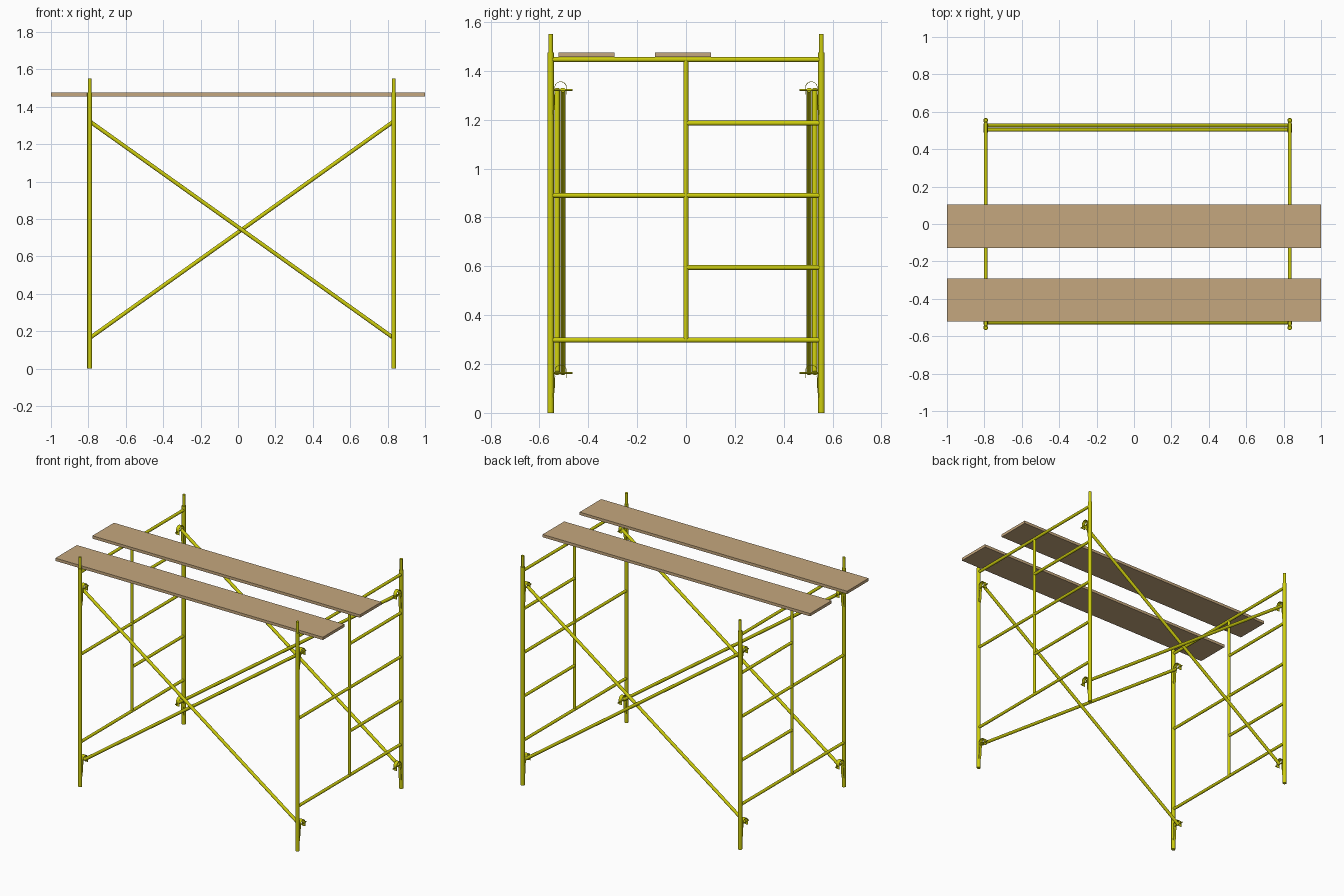
import bpy, bmesh, math
from mathutils import Vector

if "Cube" in bpy.data.objects:
    bpy.data.objects.remove(bpy.data.objects["Cube"])

def material(name, col):
    m = bpy.data.materials.new(name)
    m.diffuse_color = (*col, 1)
    m.use_nodes = True
    m.node_tree.nodes["Principled BSDF"].inputs["Base Color"].default_value = m.diffuse_color
    return m

YELLOW = material("yellow paint", (0.61, 0.61, 0.004))
WOOD = material("tan wood", (0.56, 0.39, 0.21))

def finish(name, bm, mat, smooth=False):
    bmesh.ops.recalc_face_normals(bm, faces=bm.faces)
    me = bpy.data.meshes.new(name)
    bm.to_mesh(me)
    bm.free()
    me.materials.append(mat)
    ob = bpy.data.objects.new(name, me)
    bpy.context.collection.objects.link(ob)
    if smooth:
        bpy.ops.object.select_all(action='DESELECT')
        ob.select_set(True)
        bpy.context.view_layer.objects.active = ob
        bpy.ops.object.shade_smooth_by_angle(angle=math.radians(40))
    return ob

def add_tube(bm, a, b, r, sides=20):
    a, b = Vector(a), Vector(b)
    d = b - a
    g = bmesh.ops.create_cone(bm, cap_ends=True, segments=sides, radius1=r, radius2=r, depth=d.length)
    q = Vector((0, 0, 1)).rotation_difference(d.normalized())
    for v in g['verts']:
        v.co = q @ v.co + (a + b) / 2

def add_box(bm, lo, hi):
    g = bmesh.ops.create_cube(bm, size=1)
    for v in g['verts']:
        v.co = [lo[i] + (v.co[i] + 0.5) * (hi[i] - lo[i]) for i in range(3)]

def add_strap(bm, x, path, width, thick):
    # flat bent strap: a path in the yz plane, extruded along x
    pts = [Vector((0, y, z)) for y, z in path]
    rows = []
    for i, p in enumerate(pts):
        t = (pts[min(i + 1, len(pts) - 1)] - pts[max(i - 1, 0)]).normalized()
        n = Vector((0, -t.z, t.y)) * thick / 2
        w = Vector((width / 2, 0, 0))
        o = Vector((x, 0, 0))
        rows.append([bm.verts.new(o + p + s) for s in (n - w, n + w, w - n, -n - w)])
    for r, s in zip(rows, rows[1:]):
        for k in range(4):
            bm.faces.new((r[k], r[(k + 1) % 4], s[(k + 1) % 4], s[k]))
    bm.faces.new(rows[0])
    bm.faces.new(rows[-1])

XL, XR, PY = -0.793, 0.833, 0.554
ZLO, ZHI = 0.163, 1.322

for side, x in (("left", XL), ("right", XR)):
    # posts with narrower coupling pins on top
    for end, y in (("front", -PY), ("back", PY)):
        bm = bmesh.new()
        add_tube(bm, (x, y, 0), (x, y, 1.475), 0.013)
        add_tube(bm, (x, y, 1.40), (x, y, 1.55), 0.0095)
        finish(f"{side}_{end}_post", bm, YELLOW, True)

    # end frame: full rungs, centre upright, short ladder rungs
    bm = bmesh.new()
    for z in (0.298, 0.89, 1.446):
        add_tube(bm, (x, -PY, z), (x, PY, z), 0.0098)
    add_tube(bm, (x, 0, 0.298), (x, 0, 1.446), 0.0098)
    for z in (0.595, 1.186):
        add_tube(bm, (x, 0, z), (x, PY, z), 0.0098)
    finish(f"{side}_frame_rungs", bm, YELLOW, True)

    # brace locks: pin, bent keeper strap and hanging latch
    for end, s in (("front", -1), ("back", 1)):
        for level, z in (("lower", ZLO), ("upper", ZHI)):
            bm = bmesh.new()
            add_tube(bm, (x, s * 0.545, z), (x, s * 0.465, z), 0.004, 12)
            arch = [(s * 0.537, z - 0.02)]
            for i in range(13):
                a = math.pi * i / 12
                arch.append((s * (0.513 + 0.024 * math.cos(a)), z + 0.010 + 0.023 * math.sin(a)))
            arch.append((s * 0.489, z - 0.02))
            add_strap(bm, x, arch, 0.024, 0.002)
            add_strap(bm, x, [(s * 0.537, z - 0.015), (s * 0.539, z - 0.06),
                              (s * 0.543, z - 0.10)], 0.018, 0.004)
            finish(f"{side}_{end}_{level}_brace_lock", bm, YELLOW, True)

# crossed braces on the front and back
for end, s in (("front", -1), ("back", 1)):
    for name, y, z0, z1 in (("outer", 0.527, ZHI, ZLO), ("inner", 0.504, ZLO, ZHI)):
        bm = bmesh.new()
        add_tube(bm, (XL, s * y, z0), (XR, s * y, z1), 0.0105)
        finish(f"{end}_{name}_brace", bm, YELLOW, True)

# planks
for name, y0, y1 in (("front_plank", -0.522, -0.292), ("middle_plank", -0.127, 0.103)):
    bm = bmesh.new()
    add_box(bm, (-1, y0, 1.456), (1, y1, 1.475))
    finish(name, bm, WOOD)
